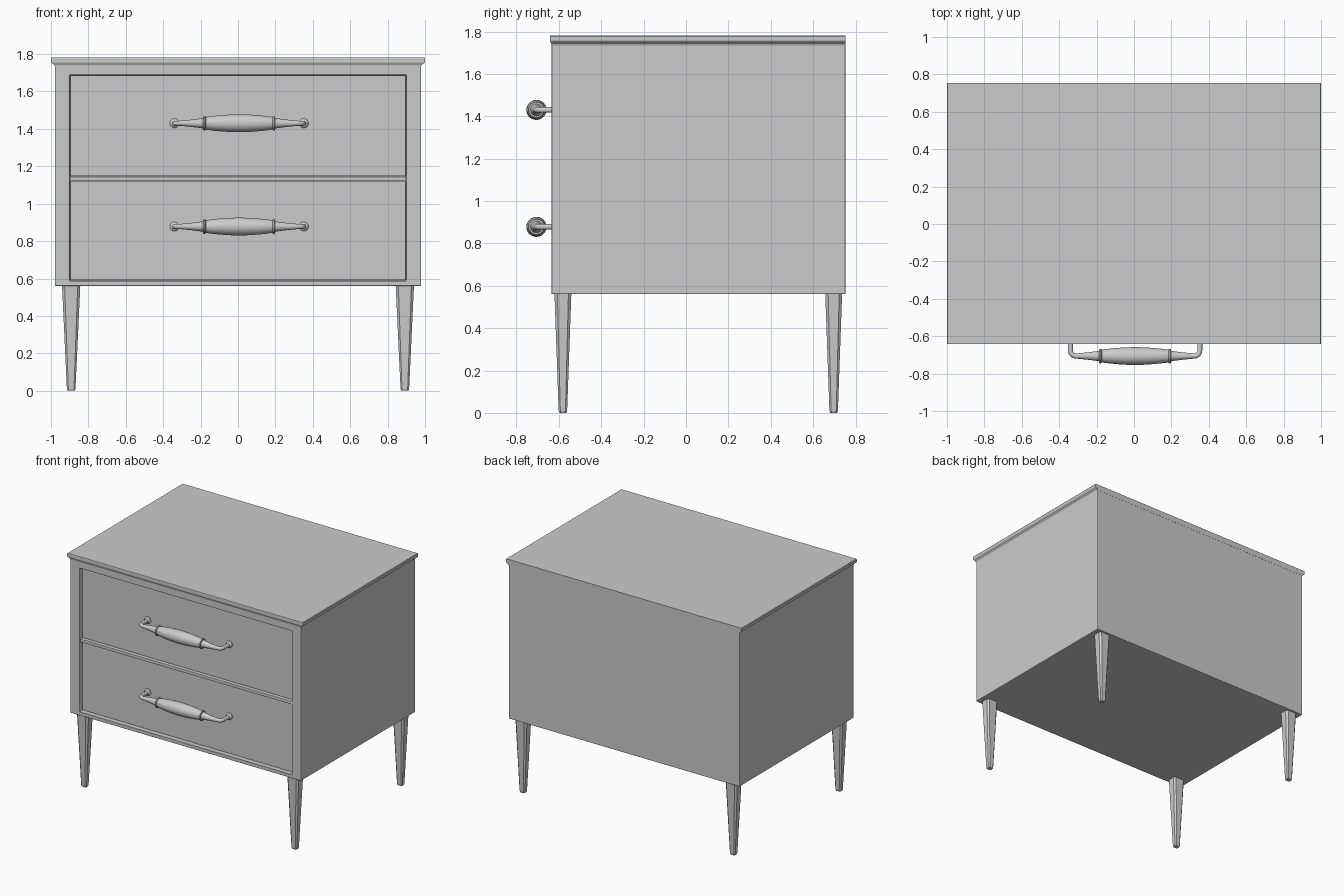
import bpy, bmesh, math
from mathutils import Vector

if "Cube" in bpy.data.objects:
    bpy.data.objects.remove(bpy.data.objects["Cube"])


def finish(bm, name, bevel=0.0):
    bmesh.ops.recalc_face_normals(bm, faces=bm.faces)
    me = bpy.data.meshes.new(name)
    bm.to_mesh(me)
    bm.free()
    ob = bpy.data.objects.new(name, me)
    bpy.context.collection.objects.link(ob)
    if bevel:
        m = ob.modifiers.new("bevel", 'BEVEL')
        m.width, m.segments, m.limit_method = bevel, 2, 'ANGLE'
    return ob


def loft(name, rings, bevel=0.0):
    """Skin a stack of equal-length vertex rings and cap both ends."""
    bm = bmesh.new()
    loops = [[bm.verts.new(p) for p in r] for r in rings]
    n = len(rings[0])
    for a, b in zip(loops, loops[1:]):
        for i in range(n):
            j = (i + 1) % n
            bm.faces.new((a[i], a[j], b[j], b[i]))
    bm.faces.new(loops[0])
    bm.faces.new(loops[-1])
    return finish(bm, name, bevel)


def rect(x0, x1, y0, y1, z):
    return [(x0, y0, z), (x1, y0, z), (x1, y1, z), (x0, y1, z)]


def box(name, x0, x1, y0, y1, z0, z1, bevel=0.0):
    return loft(name, [rect(x0, x1, y0, y1, z0), rect(x0, x1, y0, y1, z1)], bevel)


FRONT, BACK = -0.634, 0.752
DRAWER_Y = -0.605

# Cabinet body with a recessed front opening
bm = bmesh.new()
bmesh.ops.create_cube(bm, size=1)
for v in bm.verts:
    v.co = (math.copysign(0.979, v.co.x), FRONT if v.co.y < 0 else BACK,
            0.56 if v.co.z < 0 else 1.745)
bm.normal_update()
front = min(bm.faces, key=lambda f: f.calc_center_median().y)
bmesh.ops.inset_individual(bm, faces=[front], thickness=0.05)
for v in front.verts:
    v.co = (math.copysign(0.90, v.co.x), FRONT, 0.588 if v.co.z < 1 else 1.688)
ext = bmesh.ops.extrude_discrete_faces(bm, faces=[front])
for v in ext["faces"][0].verts:
    v.co.y = -0.58
finish(bm, "cabinet_body", 0.005)

# Top board with a moulded edge at the front and sides
profile = [(0.979, 1.735), (0.982, 1.742), (0.990, 1.748), (0.997, 1.753),
           (1.0, 1.758), (1.0, 1.776), (0.996, 1.781)]
loft("top_board", [rect(-x, x, FRONT - (x - 0.979) * 0.4, BACK + 0.001, z)
                   for x, z in profile])

# Drawer fronts and the rail between them
box("lower_drawer_front", -0.897, 0.897, DRAWER_Y, -0.575, 0.592, 1.118, 0.002)
box("upper_drawer_front", -0.897, 0.897, DRAWER_Y, -0.575, 1.147, 1.685, 0.002)
box("drawer_rail", -0.899, 0.899, -0.628, -0.575, 1.121, 1.145, 0.003)

# Tapered legs with chamfered corners


def leg_ring(cx, cy, hx, hy, c, z):
    pts = [(hx, -hy + c), (hx, hy - c), (hx - c, hy), (-hx + c, hy),
           (-hx, hy - c), (-hx, -hy + c), (-hx + c, -hy), (hx - c, -hy)]
    return [(cx + x, cy + y, z) for x, y in pts]


for side, cx in (("left", -0.892), ("right", 0.892)):
    for end, cy in (("front", -0.581), ("back", 0.697)):
        loft(f"{end}_{side}_leg", [
            leg_ring(cx, cy, 0.019, 0.016, 0.006, 0.0),
            leg_ring(cx, cy, 0.023, 0.020, 0.008, 0.010),
            leg_ring(cx, cy, 0.049, 0.040, 0.014, 0.565)])

# Handles: one swept tube with varying radius, from rosette to rosette
AXIS_Y = -0.706
half = [((0.346, DRAWER_Y + 0.003), 0.025), ((0.346, DRAWER_Y - 0.006), 0.025),
        ((0.346, DRAWER_Y - 0.012), 0.020), ((0.346, DRAWER_Y - 0.016), 0.013),
        ((0.346, -0.675), 0.013)]
for i in range(1, 7):
    a = math.radians(15 * i)
    half.append(((0.316 + 0.030 * math.cos(a), -0.675 + (AXIS_Y + 0.675) * math.sin(a)), 0.0135))
half += [((x, AXIS_Y), r) for x, r in (
    (0.30, 0.015), (0.25, 0.020), (0.205, 0.026), (0.193, 0.028), (0.192, 0.036),
    (0.189, 0.039), (0.182, 0.039), (0.179, 0.036), (0.178, 0.034),
    (0.14, 0.039), (0.10, 0.043), (0.05, 0.0465))]
path = half + [((0, AXIS_Y), 0.0475)] + [((-p[0], p[1]), r) for p, r in reversed(half)]
SIDES = 24


def handle(name, z):
    pts = [Vector((x + 0.006, y, z)) for (x, y), _ in path]
    up = Vector((0, 0, 1))
    rings = []
    for i, p in enumerate(pts):
        t = (pts[min(i + 1, len(pts) - 1)] - pts[max(i - 1, 0)]).normalized()
        s = t.cross(up)
        r = path[i][1]
        rings.append([p + r * (s * math.cos(k * math.tau / SIDES) + up * math.sin(k * math.tau / SIDES))
                      for k in range(SIDES)])
    ob = loft(name, rings)
    bpy.ops.object.select_all(action='DESELECT')
    ob.select_set(True)
    bpy.context.view_layer.objects.active = ob
    bpy.ops.object.shade_smooth_by_angle(angle=math.radians(35))


handle("lower_handle", 0.878)
handle("upper_handle", 1.430)
